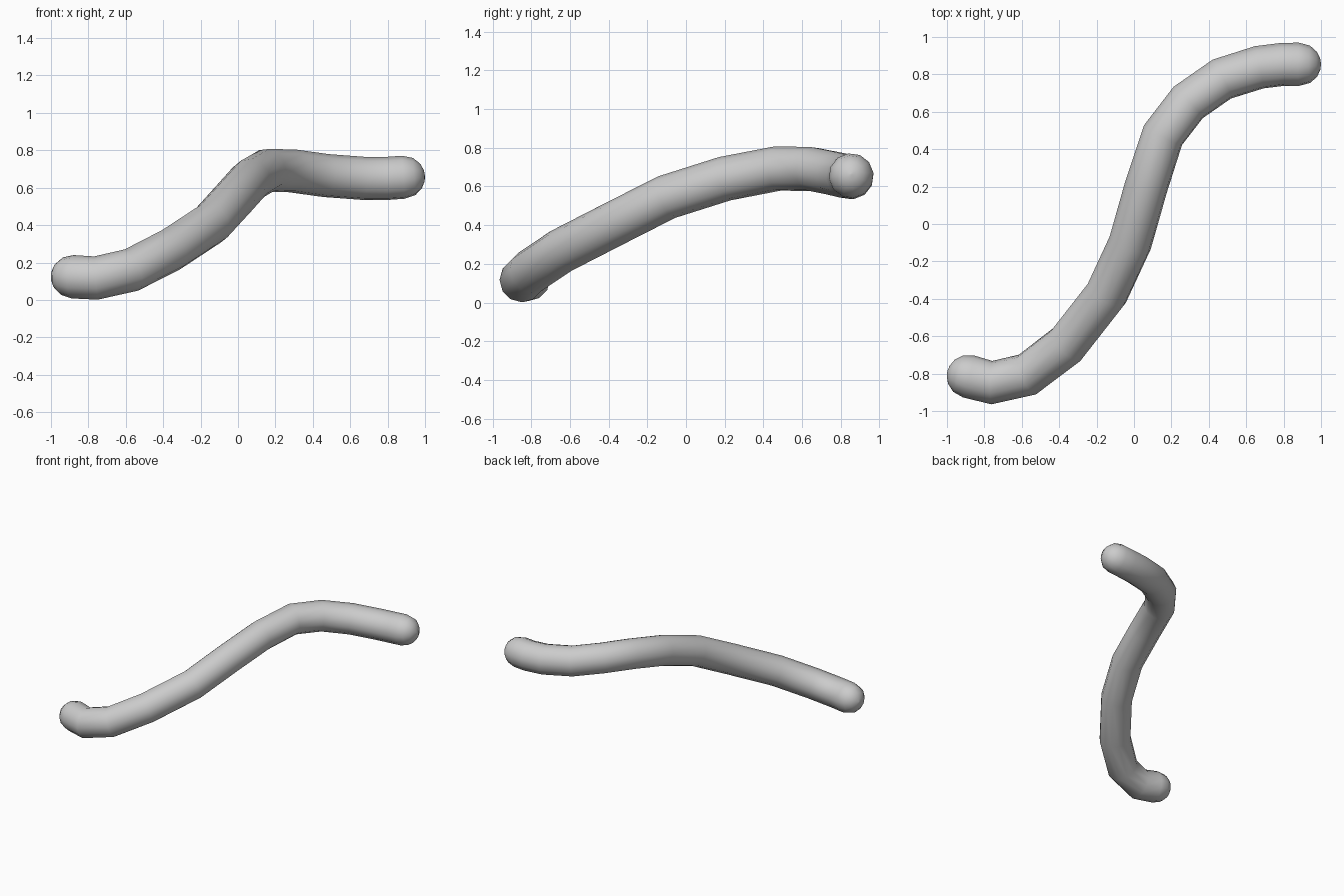
import bpy, math
from mathutils import Vector

if "Cube" in bpy.data.objects:
    bpy.data.objects.remove(bpy.data.objects["Cube"])

R = 0.116
# centre line of the bent rod
path = [Vector(p) for p in (
    (-0.885, -0.815, 0.124), (-0.76, -0.848, 0.117), (-0.57, -0.805, 0.160),
    (-0.36, -0.645, 0.267), (-0.145, -0.37, 0.408), (-0.02, -0.10, 0.545),
    (0.065, 0.20, 0.640), (0.155, 0.475, 0.693), (0.29, 0.65, 0.690),
    (0.47, 0.775, 0.665), (0.67, 0.838, 0.650), (0.80, 0.854, 0.650),
    (0.884, 0.854, 0.656))]


def cap(end, inner):
    """Points of a rounded end, from the rod outwards: (position, radius)."""
    d = (end - inner).normalized()
    angles = [math.radians(a) for a in (30, 55, 75, 89)]
    return [(end + d * R * math.sin(a), R * math.cos(a)) for a in angles]


points = (cap(path[0], path[1])[::-1]
          + [(p, R) for p in path]
          + cap(path[-1], path[-2]))

# rod swept along the path
curve = bpy.data.curves.new("bent_rod", 'CURVE')
curve.dimensions = '3D'
curve.bevel_depth = 1.0
curve.bevel_resolution = 4
curve.use_fill_caps = True
spline = curve.splines.new('POLY')
spline.points.add(len(points) - 1)
for sp, (p, r) in zip(spline.points, points):
    sp.co = (*p, 1)
    sp.radius = r
rod = bpy.data.objects.new("bent_rod", curve)
bpy.context.collection.objects.link(rod)

# solid smooth mesh
bpy.context.view_layer.objects.active = rod
rod.select_set(True)
bpy.ops.object.convert(target='MESH')
bpy.ops.object.shade_smooth()
